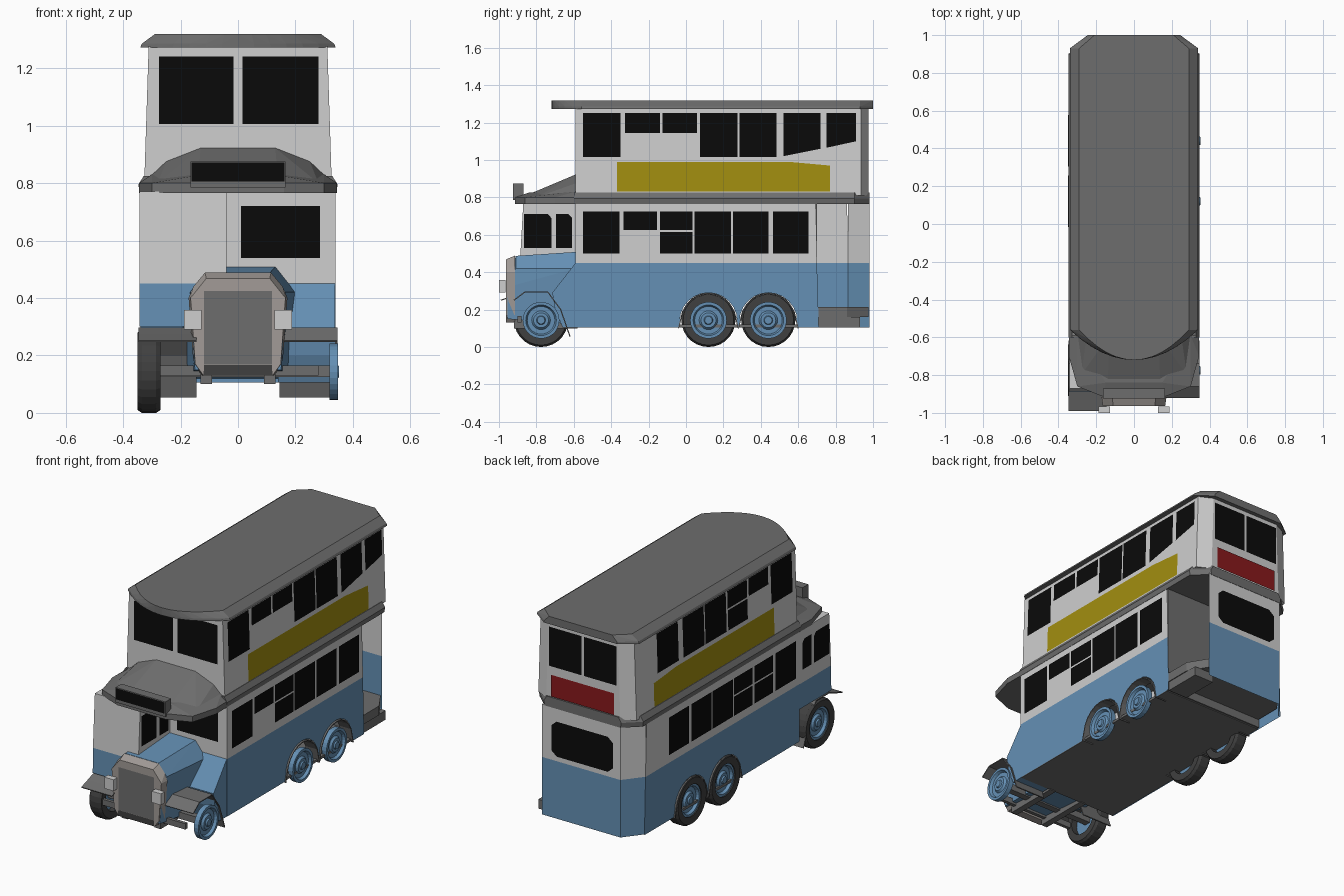
import bpy, bmesh, math
from mathutils import Vector

if "Cube" in bpy.data.objects:
    bpy.data.objects.remove(bpy.data.objects["Cube"])


def mat(name, rgb):
    m = bpy.data.materials.new(name)
    m.diffuse_color = (*rgb, 1)
    m.use_nodes = True
    m.node_tree.nodes["Principled BSDF"].inputs["Base Color"].default_value = m.diffuse_color
    return m


LIGHT = mat("light_grey", (0.62, 0.62, 0.62))
BLUE = mat("blue", (0.13, 0.28, 0.46))
GREY = mat("roof_grey", (0.155, 0.155, 0.155))
BLACK = mat("window_black", (0.003, 0.003, 0.003))
YELLOW = mat("yellow", (0.36, 0.27, 0.005))
RED = mat("red", (0.25, 0.01, 0.012))
WARM = mat("radiator_grey", (0.36, 0.33, 0.31))
TYRE = mat("tyre_grey", (0.05, 0.05, 0.05))


def finish(name, bm, material):
    me = bpy.data.meshes.new(name)
    bm.to_mesh(me)
    bm.free()
    me.materials.append(material)
    ob = bpy.data.objects.new(name, me)
    bpy.context.collection.objects.link(ob)
    return ob


def hull(name, pts, material):
    """Convex solid round the points."""
    bm = bmesh.new()
    for p in pts:
        bm.verts.new(p)
    bmesh.ops.remove_doubles(bm, verts=bm.verts, dist=1e-5)
    r = bmesh.ops.convex_hull(bm, input=bm.verts)
    bmesh.ops.delete(bm, geom=list({g for g in r["geom_interior"] + r["geom_unused"]
                                    if isinstance(g, bmesh.types.BMVert)}), context='VERTS')
    bmesh.ops.dissolve_limit(bm, angle_limit=0.01, verts=bm.verts, edges=bm.edges)
    bmesh.ops.recalc_face_normals(bm, faces=bm.faces)
    return finish(name, bm, material)


def box(name, x0, x1, y0, y1, z0, z1, material):
    return hull(name, [(x, y, z) for x in (x0, x1) for y in (y0, y1) for z in (z0, z1)], material)


def sheet(name, polys, out, material):
    """Flat polygons, all facing the direction out."""
    bm = bmesh.new()
    for poly in polys:
        f = bm.faces.new([bm.verts.new(p) for p in poly])
        f.normal_update()
        if f.normal.dot(Vector(out)) < 0:
            f.normal_flip()
    return finish(name, bm, material)


def both(pts):
    return [(s * x, y, z) for x, y, z in pts for s in (1, -1)]


def lathe(name, profile, x, side, y, z, material, n=28):
    """Spin (radius, offset) points about an axis along x."""
    bm = bmesh.new()
    rings = [[bm.verts.new((x + side * o, y + r * math.cos(2 * math.pi * i / n),
                            z + r * math.sin(2 * math.pi * i / n))) for i in range(n)]
             for r, o in profile]
    for a, b in zip(rings, rings[1:]):
        for i in range(n):
            j = (i + 1) % n
            bm.faces.new((a[i], a[j], b[j], b[i]))
    bmesh.ops.remove_doubles(bm, verts=bm.verts, dist=1e-5)
    bmesh.ops.recalc_face_normals(bm, faces=bm.faces)
    return finish(name, bm, material)


def strip(name, path, x0, x1, material):
    """Bent plate following a (y, z) path, with a little thickness."""
    bm = bmesh.new()
    rows = [(bm.verts.new((x0, y, z)), bm.verts.new((x1, y, z))) for y, z in path]
    for a, b in zip(rows, rows[1:]):
        bm.faces.new((a[0], a[1], b[1], b[0]))
    bmesh.ops.recalc_face_normals(bm, faces=bm.faces)
    ob = finish(name, bm, material)
    mod = ob.modifiers.new("thickness", 'SOLIDIFY')
    mod.thickness, mod.offset = 0.006, 0
    return ob


# ---- Roof: bowed front, clipped rear corners
def roof_outline(hw, z):
    front = [(hw * t, -0.72 + 0.16 * t * t, z) for t in [i / 6 - 1 for i in range(13)]]
    return front + both([(hw, 0.93, z), (hw * 0.72, 1.0, z)])


hull("roof", roof_outline(0.34, 1.272) + roof_outline(0.335, 1.285) + roof_outline(0.29, 1.318), GREY)


# ---- Upper deck and the belt under it
def deck(hw, z):
    return both([(hw, -0.59, z), (hw, 0.935, z), (hw - 0.08, 0.975, z)])


hull("upper_deck", deck(0.326, 0.81) + deck(0.311, 1.275), LIGHT)
belt = []
for hw, z in ((0.342, 0.765), (0.347, 0.795), (0.328, 0.825)):
    belt += both([(hw, -0.6, z), (hw, 0.90, z), (hw - 0.09, 0.982, z)])
hull("belt", belt, GREY)

# ---- Lower deck walls: rear right corner is an open entrance
CENTRES = (0.12, 0.44)


def side_wall(x, end):
    low = [(-0.59, 0.105)]
    for c in CENTRES:
        low += [(c - 0.155 * math.cos(math.pi * i / 12), 0.135 + 0.155 * math.sin(math.pi * i / 12) -
                 (0.03 if i in (0, 12) else 0)) for i in range(13)]
    low += [(end + 0.01, 0.105), (end, 0.45), (-0.59, 0.45)]
    high = [(-0.59, 0.45), (end, 0.45), (end - 0.01, 0.77), (-0.59, 0.77)]
    return [[(x, y, z) for y, z in p] for p in (low, high)]


for nm, x, end in (("right", 0.34, 0.70), ("left", -0.34, 0.87)):
    low, high = side_wall(x, end)
    sheet(f"{nm}_lower_wall", [low], (x, 0, 0), BLUE)
    sheet(f"{nm}_window_wall", [high], (x, 0, 0), LIGHT)
for nm, z0, z1, m in (("lower", 0.105, 0.45, BLUE), ("upper", 0.45, 0.77, LIGHT)):
    def quad(a, b):
        return [(*a, z0), (*b, z0), (*b, z1), (*a, z1)]
    sheet(f"rear_{nm}_panel", [quad((-0.25, 0.98), (0.27, 0.98))], (0, 1, 0), m)
    sheet(f"rear_{nm}_corner", [quad((-0.34, 0.865), (-0.25, 0.98))], (-1, 1, 0), m)
    sheet(f"front_{nm}_bulkhead", [quad((-0.34, -0.59), (0.34, -0.59))], (0, -1, 0), m)
box("entrance_bulkhead", -0.335, 0.335, 0.685, 0.70, 0.11, 0.77, GREY)
box("floor", -0.335, 0.335, -0.59, 0.69, 0.105, 0.12, GREY)
hull("entrance_platform", [(x, y, z) for z in (0.16, 0.215) for x, y in
     ((-0.33, 0.70), (0.335, 0.70), (0.335, 0.86), (0.265, 0.975), (-0.25, 0.975), (-0.33, 0.86))], GREY)
box("entrance_step", 0.20, 0.33, 0.70, 0.93, 0.105, 0.16, GREY)

# ---- Driver's cab, on one side of the bonnet
cab = {z: [(x, y, z) for x in (-0.342, -0.04) for y in (f, -0.59)]
       for z, f in ((0.30, -0.89), (0.45, -0.888), (0.77, -0.87))}
hull("cab_lower", cab[0.30] + cab[0.45], BLUE)
hull("cab_upper", cab[0.45] + cab[0.77], LIGHT)

# ---- Canopy with hump and destination box
edge = [(0.343, -0.59), (0.345, -0.70), (0.30, -0.86), (0.16, -0.915)]
hull("canopy", both([(x, y, 0.765) for x, y in edge] + [(x, y, 0.80) for x, y in edge] +
                    [(0.30, -0.59, 0.83), (0.15, -0.84, 0.825)]), GREY)
hull("canopy_hump", both([(0.13, -0.59, 0.922), (0.25, -0.59, 0.875), (0.33, -0.59, 0.80),
                          (0.13, -0.77, 0.845), (0.28, -0.80, 0.80), (0.14, -0.88, 0.80)]), GREY)
box("destination_box", -0.165, 0.165, -0.925, -0.87, 0.785, 0.875, GREY)
sheet("destination_blind", [[(x, -0.928, z) for x, z in
      ((-0.162, 0.805), (0.162, 0.805), (0.162, 0.872), (-0.162, 0.872))]], (0, -1, 0), BLACK)

# ---- Bonnet, radiator, lamps, scuttle
hull("bonnet", both([(0.15, -0.955, 0.15), (0.16, -0.955, 0.32), (0.165, -0.91, 0.42), (0.11, -0.91, 0.487),
                     (0.18, -0.59, 0.12), (0.20, -0.59, 0.42), (0.13, -0.59, 0.508)]), BLUE)
shape = [(0.125, 0.13), (0.155, 0.17), (0.172, 0.40), (0.155, 0.44), (0.115, 0.488)]
hull("radiator_shell", both([(x, -0.915, z) for x, z in shape] +
                            [(x * 0.96, -0.963, z - 0.02 * (z > 0.42)) for x, z in shape]), WARM)
sheet("radiator_core", [[(x, -0.967, z) for x, z in
      ((-0.118, 0.168), (0.118, 0.168), (0.118, 0.425), (-0.118, 0.425))]], (0, -1, 0), GREY)
sheet("radiator_base", [[(x, -0.967, z) for x, z in
      ((-0.12, 0.132), (0.12, 0.132), (0.118, 0.167), (-0.118, 0.167))]], (0, -1, 0), TYRE)
foot = [(-0.59, 0.45), (-0.715, 0.29), (-0.70, 0.2), (-0.66, 0.105), (-0.59, 0.105)]
hull("scuttle", [(x, y, z) for y, z in foot for x in (0.14, 0.338)], BLUE)
for s, nm in ((1, "right"), (-1, "left")):
    a, b = sorted((s * 0.127, s * 0.188))
    box(f"{nm}_headlamp", a, b, -1.0, -0.965, 0.29, 0.358, LIGHT)
    a, b = sorted((s * 0.09, s * 0.13))
    box(f"{nm}_chassis_rail", a, b, -0.92, -0.58, 0.10, 0.15, GREY)
    # Front mudguards, the left one reaching further forward
    nose = [(-0.92, 0.25)] if s > 0 else [(-0.99, 0.25), (-0.93, 0.27)]
    strip(f"{nm}_front_mudguard", nose + [(-0.86, 0.295), (-0.74, 0.295), (-0.67, 0.20), (-0.62, 0.055)],
          s * 0.145, s * 0.347, GREY)
    # Rear mudguards flaring out at the foot
    for c in CENTRES:
        arc = [(c - 0.148 * math.cos(t), 0.135 + 0.148 * math.sin(t))
               for t in [math.pi * (0.12 + 0.76 * i / 8) for i in range(9)]]
        strip(f"{nm}_rear_mudguard", [(c - 0.16, 0.10)] + arc + [(c + 0.16, 0.10)], s * 0.27, s * 0.347, GREY)
box("front_beam", -0.28, 0.28, -0.90, -0.88, 0.13, 0.165, GREY)
for y in (-0.775, *CENTRES):
    box("axle", -0.33, 0.33, y - 0.02, y + 0.02, 0.125, 0.165, GREY)

# ---- Wheels: tyres on the left, bare rims on the right
RIM = [(0.0, 0.0), (0.098, 0.0), (0.098, 0.03), (0.082, 0.03), (0.074, 0.014), (0.05, 0.014),
       (0.04, 0.026), (0.024, 0.026), (0.02, 0.034), (0.0, 0.034)]
TYRE_RING = [(0.095, 0), (0.135, 0), (0.145, 0.015), (0.145, 0.065), (0.135, 0.08), (0.095, 0.075), (0.095, 0)]
for y in (-0.775, *CENTRES):
    lathe("right_rim", RIM, 0.318, 1, y, 0.143, BLUE)
    lathe("left_rim", RIM, -0.308, -1, y, 0.145, BLUE)
    lathe("left_tyre", TYRE_RING, -0.27, -1, y, 0.145, TYRE)


# ---- Side windows and advertising panels (y0, y1, z0, z1, z0 at far end)
def wall_x(z):
    return 0.345 if z < 0.8 else 0.330 - 0.0323 * (z - 0.81)


def side_plate(s, y0, y1, z0, z1, z0b=None):
    return [(s * wall_x(z), y, z) for y, z in ((y0, z0), (y1, z0b or z0), (y1, z1), (y0, z1))]


lower = [(a, b, 0.50, 0.725) for a, b in ((-0.55, -0.355), (0.045, 0.24), (0.25, 0.44), (0.465, 0.655))]
lower += [(-0.335, -0.155, 0.625, 0.725), (-0.14, 0.035, 0.625, 0.725), (-0.14, 0.035, 0.50, 0.615)]
upper = [(-0.55, -0.35, 1.015, 1.25), (0.075, 0.275, 1.015, 1.25), (0.285, 0.485, 1.015, 1.25),
         (-0.325, -0.14, 1.145, 1.25), (-0.125, 0.06, 1.145, 1.25)]
right_only = [(0.52, 0.72, 1.02, 1.25, 1.06), (0.75, 0.91, 1.065, 1.25, 1.10)]
left_only = [(0.53, 0.73, 1.015, 1.25), (-0.125, 0.06, 1.015, 1.135), (-0.335, -0.155, 0.50, 0.615)]
for s, nm, extra in ((1, "right", right_only), (-1, "left", left_only)):
    sheet(f"{nm}_windows", [side_plate(s, *w) for w in lower + upper + extra], (s, 0, 0), BLACK)
    sheet(f"{nm}_advert", [[(s * wall_x(z), y, z) for y, z in
          ((-0.37, 0.83), (0.77, 0.83), (0.77, 0.97), (0.55, 0.99), (-0.37, 0.99))]], (s, 0, 0), YELLOW)
    x = -0.036 if s > 0 else -0.346
    sheet(f"cab_{nm}_windows", [[(x, a, 0.53), (x, b, 0.53), (x, b, 0.69), (x, b - 0.02, 0.712), (x, a, 0.712)]
          for a, b in ((-0.865, -0.72), (-0.695, -0.61))], (s, 0, 0), BLACK)


# ---- Front and rear windows
def end_plate(y, x0, x1, z0, z1):
    return [(x0, y, z0), (x1, y, z0), (x1, y, z1), (x0, y, z1)]


sheet("front_windows", [end_plate(-0.595, -0.275, -0.015, 1.005, 1.24), end_plate(-0.595, 0.015, 0.28, 1.005, 1.24),
                        end_plate(-0.595, 0.01, 0.285, 0.54, 0.72)], (0, -1, 0), BLACK)
sheet("rear_windows", [end_plate(0.98, -0.225, -0.008, 1.01, 1.245), end_plate(0.98, 0.008, 0.225, 1.01, 1.245),
      [(x, 0.985, z) for x, z in ((-0.17, 0.48), (0.17, 0.48), (0.205, 0.51), (0.205, 0.66), (0.17, 0.69),
                                  (-0.17, 0.69), (-0.205, 0.66), (-0.205, 0.51))]], (0, 1, 0), BLACK)
sheet("rear_advert", [end_plate(0.982, -0.21, 0.21, 0.83, 0.96)], (0, 1, 0), RED)
